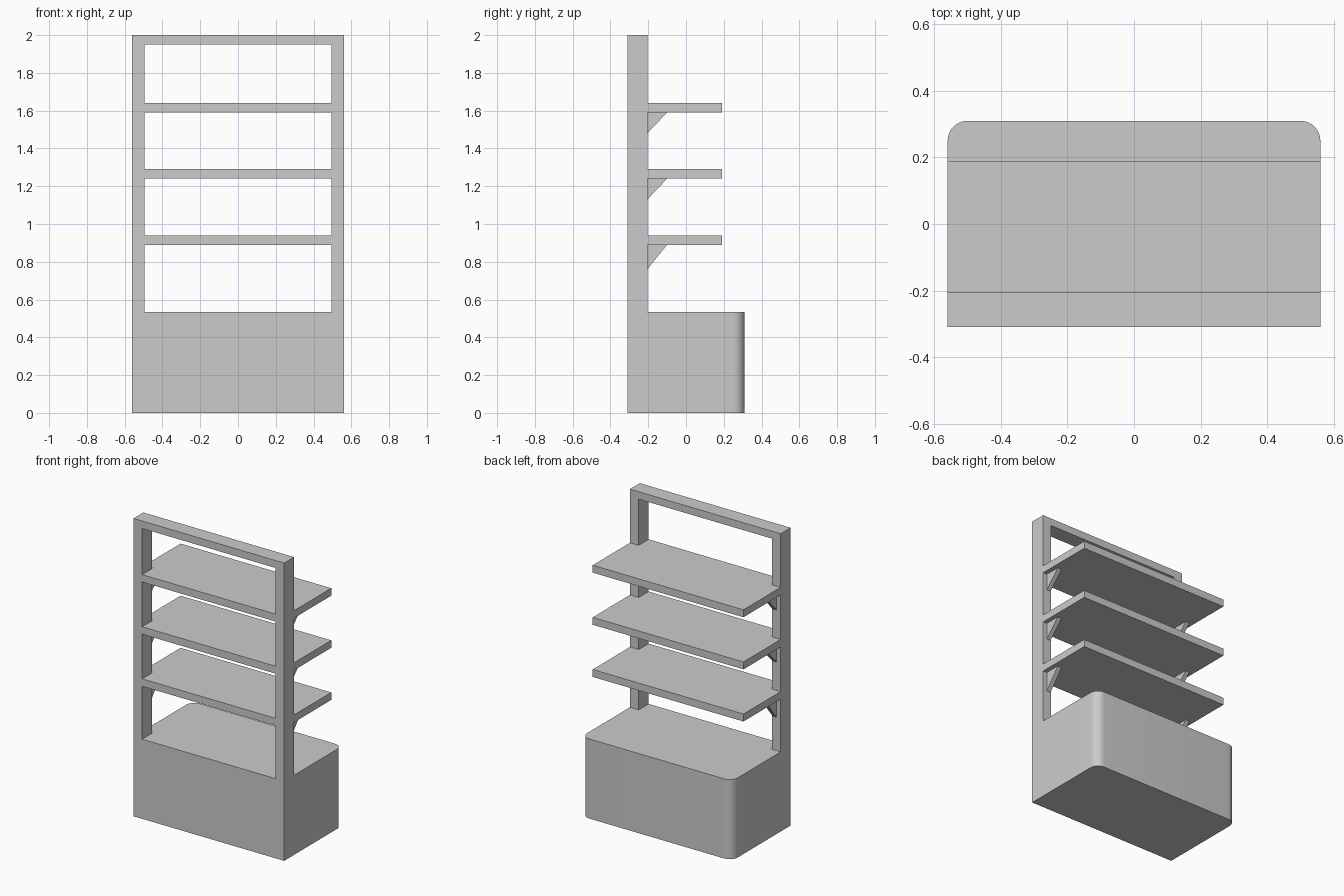
import bpy, bmesh
from math import sin, cos, pi, radians
from mathutils import Vector

if "Cube" in bpy.data.objects:
    bpy.data.objects.remove(bpy.data.objects["Cube"])

W, BACK, FRONT = 0.56, 0.31, -0.31   # half width, rear and front limits
POST_IN, POST_Y = 0.495, -0.205      # inner post side, rear post side
BASE_TOP = 0.535


def prism(name, points, sweep):
    """Extrude a closed outline along a vector."""
    bm = bmesh.new()
    face = bm.faces.new([bm.verts.new(p) for p in points])
    ext = bmesh.ops.extrude_face_region(bm, geom=[face], use_keep_orig=True)
    verts = [g for g in ext["geom"] if isinstance(g, bmesh.types.BMVert)]
    bmesh.ops.translate(bm, verts=verts, vec=Vector(sweep))
    bmesh.ops.recalc_face_normals(bm, faces=bm.faces)
    mesh = bpy.data.meshes.new(name)
    bm.to_mesh(mesh)
    bm.free()
    obj = bpy.data.objects.new(name, mesh)
    bpy.context.collection.objects.link(obj)
    return obj


def box(name, x0, x1, y0, y1, z0, z1):
    outline = [(x0, y0, z0), (x1, y0, z0), (x1, y1, z0), (x0, y1, z0)]
    return prism(name, outline, (0, 0, z1 - z0))


# Base cabinet with two rounded rear corners
R, N = 0.06, 10
arc = [(W - R + R * cos(a), BACK - R + R * sin(a), 0)
       for a in (i * pi / 2 / N for i in range(N + 1))]
outline = [(-W, FRONT, 0), (W, FRONT, 0)] + arc + [(-x, y, z) for x, y, z in reversed(arc)]
base = prism("base_cabinet", outline, (0, 0, BASE_TOP))
bpy.context.view_layer.objects.active = base
base.select_set(True)
bpy.ops.object.shade_smooth_by_angle(angle=radians(30))

# Upright frame: two posts and a top rail
for side, label in ((-1, "left"), (1, "right")):
    x0, x1 = sorted((side * POST_IN, side * W))
    box(f"{label}_post", x0, x1, FRONT, POST_Y, BASE_TOP, 2.0)
box("top_rail", -POST_IN, POST_IN, FRONT, POST_Y, 1.95, 2.0)

# Shelves notched around the posts, each on two triangular brackets
for i, (z, drop) in enumerate(((0.89, 0.13), (1.24, 0.11), (1.59, 0.11)), 1):
    half = [(POST_IN, FRONT, z), (POST_IN, POST_Y, z), (W, POST_Y, z), (W, 0.19, z)]
    prism(f"shelf_{i}", half + [(-x, y, h) for x, y, h in reversed(half)], (0, 0, 0.05))
    for side, label in ((-1, "left"), (1, "right")):
        x = side * 0.50
        prism(f"{label}_bracket_{i}",
              [(x, POST_Y, z), (x, -0.10, z), (x, POST_Y, z - drop)],
              (side * 0.03, 0, 0))
